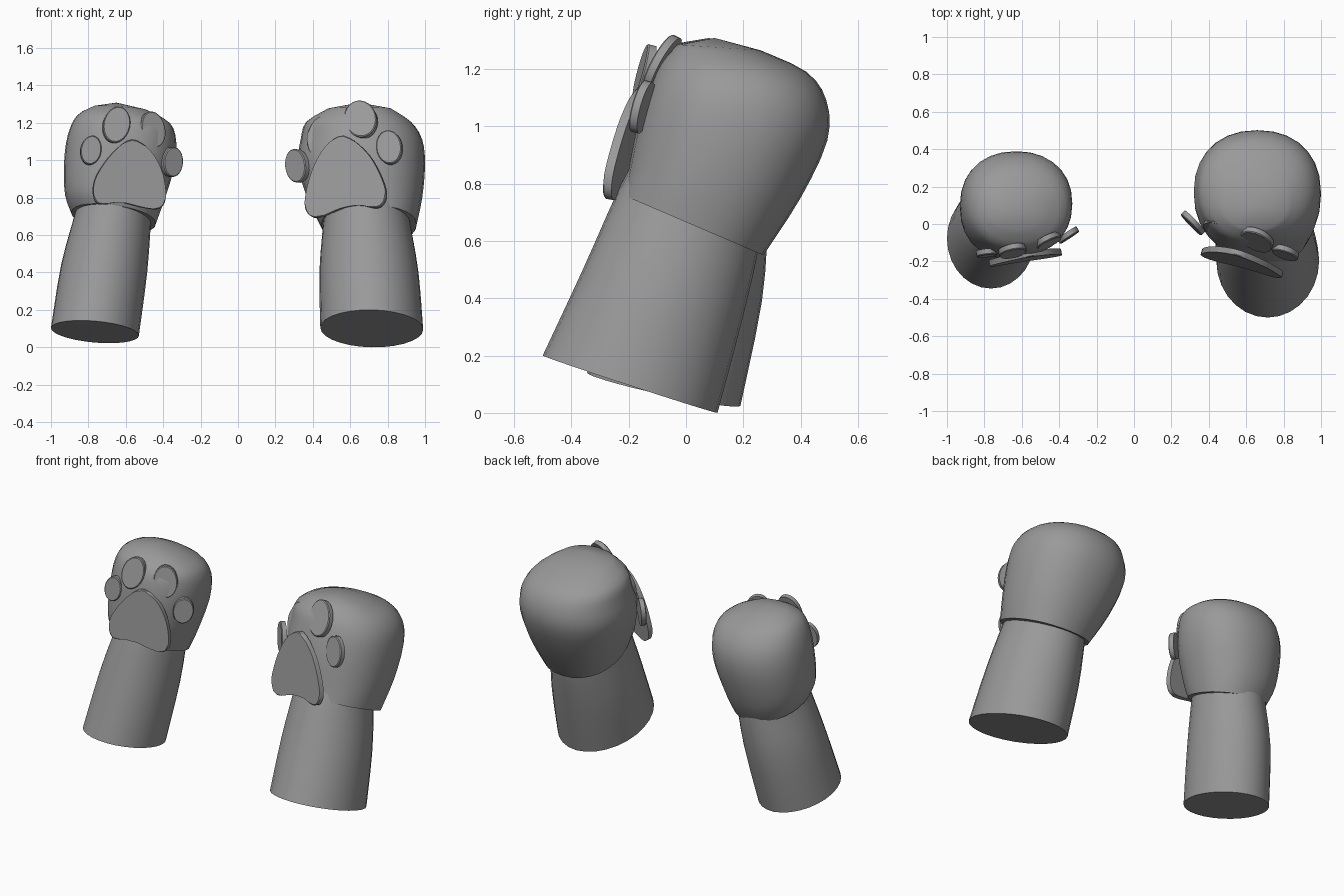
import bpy, bmesh, math
from mathutils import Vector

if "Cube" in bpy.data.objects:
    bpy.data.objects.remove(bpy.data.objects["Cube"])

grey = bpy.data.materials.new("plain grey")
grey.diffuse_color = (0.32, 0.32, 0.32, 1)
grey.use_nodes = True
grey.node_tree.nodes["Principled BSDF"].inputs["Base Color"].default_value = grey.diffuse_color


def spline(p0, p1, p2, p3, t):
    """Catmull-Rom between p1 and p2, for tuples of any length."""
    return [0.5 * (2 * b + (c - a) * t + (2 * a - 5 * b + 4 * c - d) * t * t
                   + (3 * b - a - 3 * c + d) * t ** 3)
            for a, b, c, d in zip(p0, p1, p2, p3)]


def finish(name, bm, angle):
    bmesh.ops.recalc_face_normals(bm, faces=bm.faces)
    me = bpy.data.meshes.new(name)
    bm.to_mesh(me)
    bm.free()
    me.materials.append(grey)
    ob = bpy.data.objects.new(name, me)
    bpy.context.collection.objects.link(ob)
    bpy.ops.object.select_all(action='DESELECT')
    ob.select_set(True)
    bpy.context.view_layer.objects.active = ob
    bpy.ops.object.shade_smooth_by_angle(angle=math.radians(angle))
    return ob


def loft(name, rings, apex=None, power=2.0, seg=28, steps=3):
    """Rings: front y, front z, back y, back z, left x, right x, sideways tilt."""
    full = []
    n = len(rings)
    for i in range(n - 1):
        q = [rings[max(0, min(n - 1, i + k))] for k in (-1, 0, 1, 2)]
        full += [spline(*q, s / steps) for s in range(steps)]
    full.append(rings[-1])
    bm = bmesh.new()
    loops = []
    for fy, fz, by, bz, x0, x1, tilt in full:
        loop = []
        for k in range(seg):
            a = 2 * math.pi * k / seg
            c = math.copysign(abs(math.cos(a)) ** (2 / power), math.cos(a))
            s = math.copysign(abs(math.sin(a)) ** (2 / power), math.sin(a))
            loop.append(bm.verts.new(((x0 + x1) / 2 + c * (x1 - x0) / 2,
                                      (fy + by) / 2 + s * (by - fy) / 2,
                                      (fz + bz) / 2 + s * (bz - fz) / 2 + c * tilt)))
        loops.append(loop)
    for lo, hi in zip(loops, loops[1:]):
        for k in range(seg):
            j = (k + 1) % seg
            bm.faces.new((lo[k], lo[j], hi[j], hi[k]))
    bm.faces.new(loops[0])
    if apex:
        tip = bm.verts.new(apex)
        for k in range(seg):
            bm.faces.new((loops[-1][k], loops[-1][(k + 1) % seg], tip))
    else:
        bm.faces.new(loops[-1])
    return finish(name, bm, 40)


def plate(name, outline, centre, a, b, thick=0.032):
    """Flat pad: outline in (x, z), lying in y = cy + a*(x-cx) + b*(z-cz)."""
    cx, cy, cz = centre
    normal = Vector((a, -1, b)).normalized()
    bm = bmesh.new()
    sides = []
    for off in (thick / 2, -thick / 2):
        sides.append([bm.verts.new(Vector((x, cy + a * (x - cx) + b * (z - cz), z))
                                   + normal * off) for x, z in outline])
    n = len(outline)
    front = bm.faces.new(sides[0])
    bm.faces.new(sides[1])
    for k in range(n):
        j = (k + 1) % n
        bm.faces.new((sides[0][k], sides[0][j], sides[1][j], sides[1][k]))
    bmesh.ops.bevel(bm, geom=list(front.edges), offset=0.005, segments=1, affect='EDGES')
    return finish(name, bm, 30)


def toe(name, centre, rx, rz, lean, a, b):
    cx, _, cz = centre
    pts = []
    for k in range(24):
        t = 2 * math.pi * k / 24
        u, v = rx * math.cos(t), rz * math.sin(t)
        pts.append((cx + u * math.cos(lean) + v * math.sin(lean),
                    cz - u * math.sin(lean) + v * math.cos(lean)))
    plate(name, pts, centre, a, b)


def smooth_outline(pts, steps=4):
    n = len(pts)
    return [tuple(spline(*[pts[(i + k) % n] for k in (-1, 0, 1, 2)], s / steps))
            for i in range(n) for s in range(steps)]


# Arms
loft("right_arm", [(-.50, .20, .11, .0, .44, .99, -.005),
                   (-.36, .50, .19, .30, .435, .965, 0),
                   (-.24, .77, .25, .56, .455, .92, 0),
                   (-.18, .88, .26, .70, .46, .90, 0)])
loft("left_arm", [(-.345, .14, .19, .025, -1.0, -.53, -.02),
                  (-.255, .46, .265, .39, -.945, -.485, -.02),
                  (-.165, .78, .285, .66, -.865, -.465, -.02),
                  (-.13, .88, .28, .78, -.85, -.47, -.02)])

# Paws
loft("right_paw", [(-.22, .76, .27, .55, .445, .955, 0),
                   (-.20, .85, .40, .75, .37, .985, 0),
                   (-.17, 1.0, .493, .95, .32, 1.0, 0),
                   (-.13, 1.13, .49, 1.09, .335, .985, 0),
                   (-.09, 1.22, .42, 1.19, .365, .925, 0),
                   (-.03, 1.285, .26, 1.265, .48, .82, 0)],
     apex=(.65, .10, 1.308), power=2.2)
loft("left_paw", [(-.17, .76, .27, .62, -.89, -.44, -.03),
                  (-.185, .83, .33, .74, -.925, -.405, -.03),
                  (-.18, .98, .385, .95, -.93, -.345, -.02),
                  (-.16, 1.13, .375, 1.10, -.91, -.33, -.02),
                  (-.12, 1.23, .30, 1.21, -.86, -.365, -.02),
                  (-.03, 1.287, .19, 1.272, -.77, -.49, -.01)],
     apex=(-.65, .08, 1.308), power=2.2)

# Main palm pads
plate("right_palm_pad", smooth_outline(
    [(.57, 1.13), (.47, 1.07), (.395, .93), (.36, .77), (.385, .705), (.44, .695),
     (.55, .74), (.65, .757), (.745, .745), (.79, .79), (.78, .88), (.70, 1.03)]),
    (.57, -.19, .92), -.30, .15)
plate("left_palm_pad", smooth_outline(
    [(-.57, 1.11), (-.67, 1.04), (-.755, .92), (-.775, .83), (-.745, .765),
     (-.63, .775), (-.50, .745), (-.42, .742), (-.388, .80), (-.405, .93), (-.47, 1.05)]),
    (-.58, -.175, .92), .16, .06)

# Toe pads: centre, radii, lean, sideways slope, upward slope
toes = {
    "right": [((.315, .005, .97), .055, .09, -.1, -1.0, .1),
              ((.445, -.02, 1.122), .07, .113, .2, -.4, .35),
              ((.657, -.085, 1.217), .086, .098, -.2, -.3, .5),
              ((.81, -.155, 1.068), .068, .09, -.1, -.3, .25)],
    "left": [((-.787, -.155, 1.053), .056, .078, .15, .1, .1),
             ((-.65, -.145, 1.188), .072, .097, .2, .15, .25),
             ((-.458, -.09, 1.162), .064, .098, -.2, .5, .2),
             ((-.352, -.06, .99), .052, .08, .05, .65, .05)],
}
for side, items in toes.items():
    for i, args in enumerate(items, 1):
        toe(f"{side}_toe_pad_{i}", *args)
